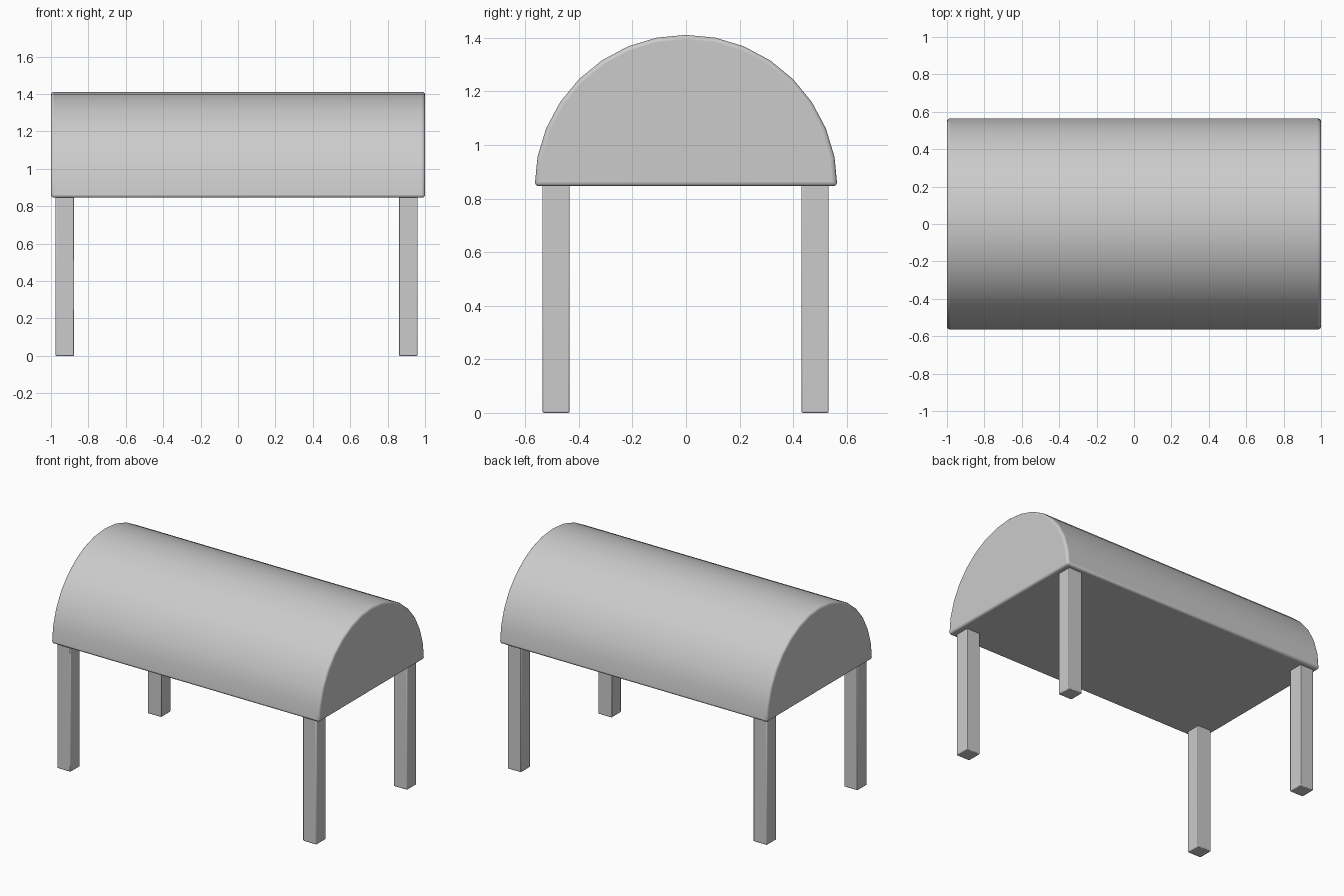
import bpy, bmesh, math

if "Cube" in bpy.data.objects:
    bpy.data.objects.remove(bpy.data.objects["Cube"])

R, BASE = 0.565, 0.846


def finish(bm, name, bevel, segments):
    bmesh.ops.recalc_face_normals(bm, faces=bm.faces)
    me = bpy.data.meshes.new(name)
    bm.to_mesh(me)
    bm.free()
    ob = bpy.data.objects.new(name, me)
    bpy.context.collection.objects.link(ob)
    mod = ob.modifiers.new("soft_edges", 'BEVEL')
    mod.width = bevel
    mod.segments = segments
    mod.limit_method = 'ANGLE'
    mod.angle_limit = math.radians(40)
    bpy.ops.object.select_all(action='DESELECT')
    ob.select_set(True)
    bpy.context.view_layer.objects.active = ob
    bpy.ops.object.shade_smooth_by_angle(angle=math.radians(40))
    return ob


# Half-round body: semicircle profile extruded along x
bm = bmesh.new()
profile = [bm.verts.new((-1, R * math.cos(math.pi * i / 16),
                         BASE + R * math.sin(math.pi * i / 16))) for i in range(17)]
face = bm.faces.new(profile)
ext = bmesh.ops.extrude_face_region(bm, geom=[face], use_keep_orig=True)
moved = [g for g in ext["geom"] if isinstance(g, bmesh.types.BMVert)]
bmesh.ops.translate(bm, verts=moved, vec=(2, 0, 0))
finish(bm, "half_round_body", 0.015, 3)

# Four square legs
for side, x in (("left", -0.926), ("right", 0.91)):
    for end, y in (("front", -0.485), ("back", 0.482)):
        bm = bmesh.new()
        bmesh.ops.create_cube(bm, size=1)
        height = BASE + 0.006
        for v in bm.verts:
            v.co = (v.co.x * 0.101 + x, v.co.y * 0.101 + y, (v.co.z + 0.5) * height)
        finish(bm, f"{end}_{side}_leg", 0.005, 2)
